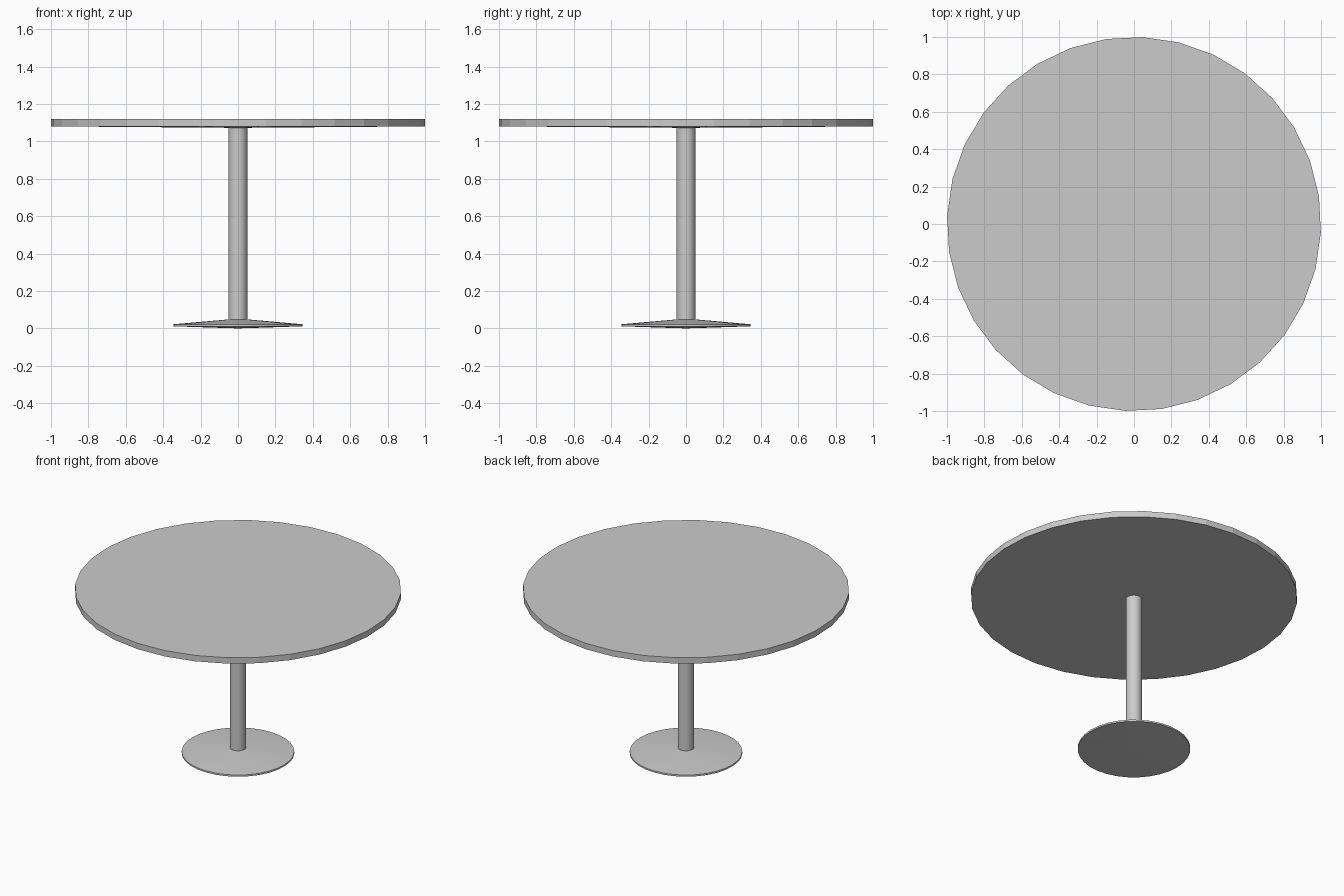
import bpy, bmesh, math
from mathutils import Matrix

if "Cube" in bpy.data.objects:
    bpy.data.objects.remove(bpy.data.objects["Cube"])


def lathe(name, profile, sides=32, turn=0.0, smooth=False):
    """Revolve (radius, z) points around z; radius 0 makes a pole."""
    bm = bmesh.new()
    verts = [bm.verts.new((r, 0, z)) for r, z in profile]
    edges = [bm.edges.new(pair) for pair in zip(verts, verts[1:])]
    bmesh.ops.spin(bm, geom=verts + edges, cent=(0, 0, 0), axis=(0, 0, 1),
                   angle=math.tau, steps=sides, use_merge=False)
    bmesh.ops.remove_doubles(bm, verts=bm.verts[:], dist=1e-5)
    bmesh.ops.recalc_face_normals(bm, faces=bm.faces[:])
    bmesh.ops.transform(bm, matrix=Matrix.Rotation(math.radians(turn), 4, 'Z'), verts=bm.verts[:])
    mesh = bpy.data.meshes.new(name)
    bm.to_mesh(mesh)
    bm.free()
    obj = bpy.data.objects.new(name, mesh)
    bpy.context.collection.objects.link(obj)
    if smooth:
        bpy.ops.object.select_all(action='DESELECT')
        obj.select_set(True)
        bpy.context.view_layer.objects.active = obj
        bpy.ops.object.shade_smooth_by_angle(angle=math.radians(30))
    return obj


# Round top: faceted rim, flat above, very shallow cone underneath
lathe("table_top", [(0, 1.072), (1.0, 1.08), (1.0, 1.12), (0, 1.12)], turn=8.6)

# Central column, running from the base to the underside of the top
lathe("column", [(0, 0.045), (0.05, 0.045), (0.05, 1.076), (0, 1.076)], smooth=True)

# Disc foot: thin rim, sloping upper face, slightly bulged underside
lathe("foot", [(0, 0.002), (0.1, 0.005), (0.345, 0.013), (0.345, 0.024), (0.05, 0.05), (0, 0.05)],
      smooth=True).data.transform(Matrix.Translation((0, 0, -0.002)))
